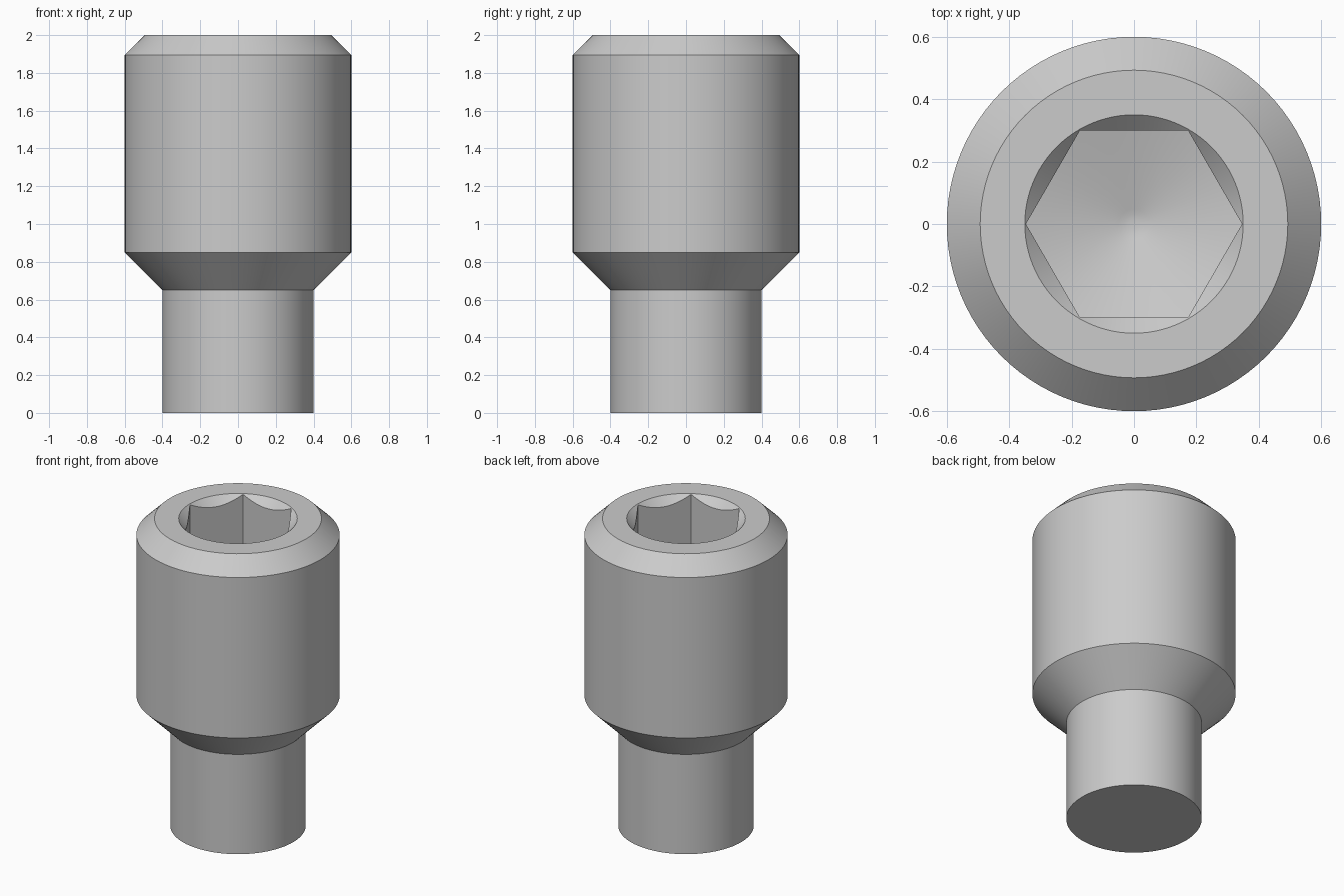
import bpy
import bmesh
import math

SEGMENTS = 96          # a multiple of six, so hexagon corners fall on vertices
APOTHEM = 0.30         # half the hexagon's width across flats
RIM = 0.35             # radius of the socket's mouth
SOCKET_Z = 1.10        # virtual tip of the socket's conical floor
SLOPE = math.atan(1 / (2 * math.sqrt(3)))   # angle of the conical floor
TIP_RADIUS = 0.173     # rounding at the centre of the floor

default = bpy.data.objects.get("Cube")
if default:
    bpy.data.objects.remove(default, do_unlink=True)

steel = bpy.data.materials.new("steel_grey")
steel.use_nodes = True
GREY = (0.6, 0.6, 0.6, 1.0)
steel.diffuse_color = GREY
steel.node_tree.nodes["Principled BSDF"].inputs["Base Color"].default_value = GREY


def hexagon(angle):
    """Radius of the hexagonal socket in a given direction."""
    return APOTHEM / math.cos(angle % (math.pi / 3) - math.pi / 6)


def circle(radius, z):
    return lambda angle: (radius, z)


def socket_top(angle):
    r = hexagon(angle)
    return r, 2.0 - (RIM - r)


def socket_bottom(angle):
    r = hexagon(angle)
    return r, SOCKET_Z + r * math.tan(SLOPE)


def rounded_tip(angle):
    """Circle on the small ball that rounds the floor's centre."""
    centre = SOCKET_Z + TIP_RADIUS / math.cos(SLOPE)
    return circle(TIP_RADIUS * math.sin(angle), centre - TIP_RADIUS * math.cos(angle))


# Rings from the foot, up the outside, over the rim and down the socket
rings = [
    circle(0.40, 0.0), circle(0.40, 0.65),        # dog point
    circle(0.60, 0.85), circle(0.60, 1.895),      # main shank
    circle(0.493, 2.0), circle(RIM, 2.0),         # top bevel and end face
    socket_top, socket_bottom,                    # countersink and hexagon walls
    rounded_tip(SLOPE), rounded_tip(SLOPE * 0.66), rounded_tip(SLOPE * 0.33),
]

bm = bmesh.new()
loops = []
for ring in rings:
    loop = []
    for i in range(SEGMENTS):
        a = math.tau * i / SEGMENTS
        r, z = ring(a)
        loop.append(bm.verts.new((r * math.cos(a), r * math.sin(a), z)))
    loops.append(loop)

for low, high in zip(loops, loops[1:]):
    for i in range(SEGMENTS):
        j = (i + 1) % SEGMENTS
        bm.faces.new((low[i], low[j], high[j], high[i]))
bm.faces.new(loops[0][::-1])
bm.faces.new(loops[-1])
bmesh.ops.recalc_face_normals(bm, faces=bm.faces)

mesh = bpy.data.meshes.new("socket_set_screw")
bm.to_mesh(mesh)
bm.free()
mesh.materials.append(steel)

screw = bpy.data.objects.new("socket_set_screw", mesh)
bpy.context.collection.objects.link(screw)

# Smooth round surfaces, crisp machined edges
bpy.ops.object.select_all(action="DESELECT")
screw.select_set(True)
bpy.context.view_layer.objects.active = screw
bpy.ops.object.shade_smooth_by_angle(angle=math.radians(25))
